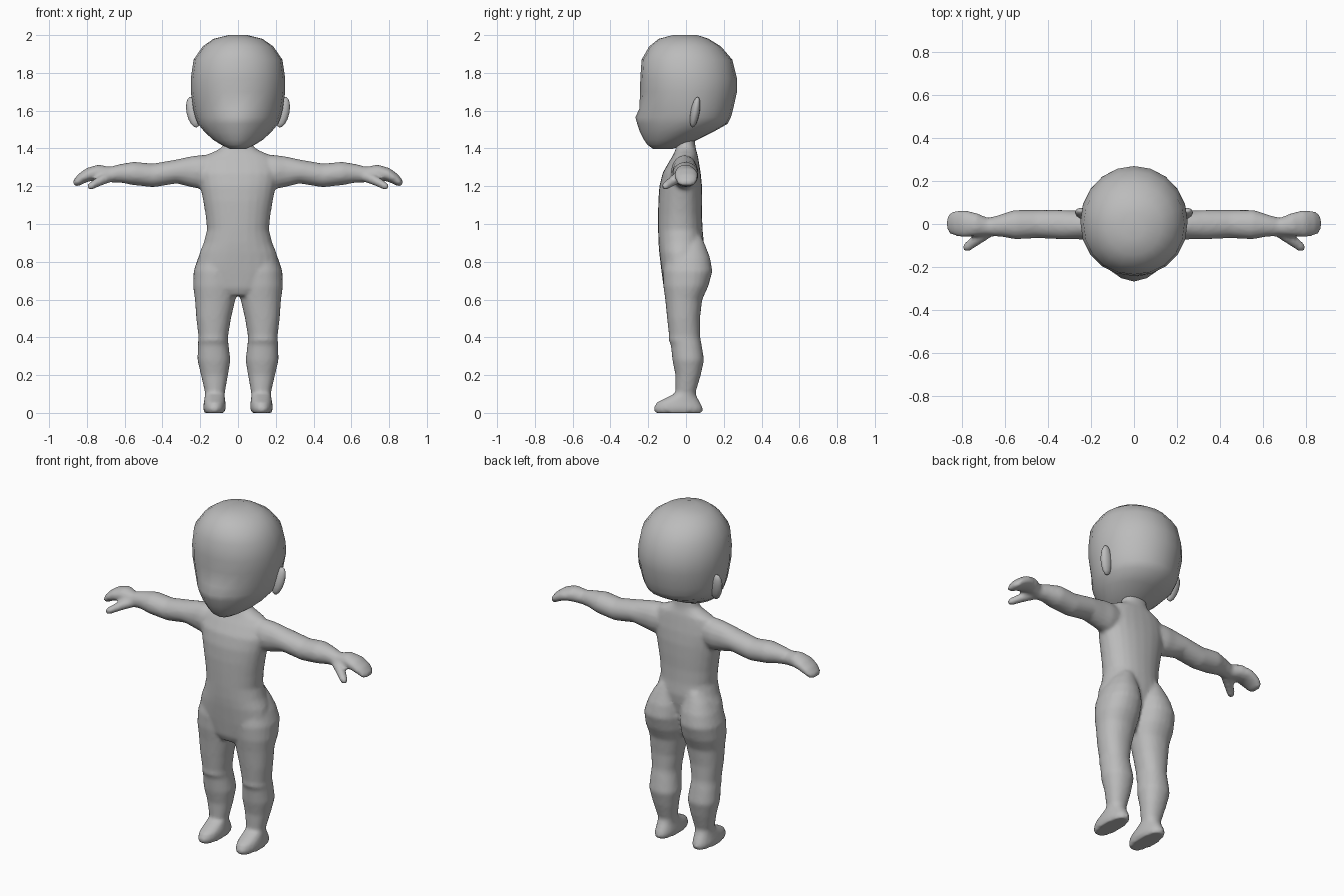
import bpy, bmesh, math
from mathutils import Vector, Matrix

grey = bpy.data.materials.new("plain grey")
grey.diffuse_color = (0.5, 0.5, 0.5, 1)


def spow(v, n):
    return math.copysign(abs(v) ** (2 / n), v)


def skin(bm, rings):
    """Join a stack of equal-sized point rings into a capped tube."""
    rows = [[bm.verts.new(p) for p in r] for r in rings]
    n = len(rows[0])
    faces = [bm.faces.new((a[i], a[(i + 1) % n], b[(i + 1) % n], b[i]))
             for a, b in zip(rows, rows[1:]) for i in range(n)]
    faces += [bm.faces.new(rows[0][::-1]), bm.faces.new(rows[-1])]
    bmesh.ops.recalc_face_normals(bm, faces=faces)


def flat_ring(z, x0, x1, yf, yb, yc=None, nf=2.2, nb=2.2, seg=24):
    """Horizontal ring between x0..x1 and yf..yb, widest at yc."""
    yc = (yf + yb) / 2 if yc is None else yc
    pts = []
    for i in range(seg):
        a = 2 * math.pi * i / seg
        c, s = math.cos(a), math.sin(a)
        n = nf if s < 0 else nb
        pts.append(Vector(((x0 + x1) / 2 + (x1 - x0) / 2 * spow(c, n),
                           yc + (yb - yc if s > 0 else yc - yf) * spow(s, n), z)))
    return pts


def tube(bm, path, side, seg=16):
    """Tube along path of (x, y, z, half width, half height)."""
    cs = [Vector(p[:3]) for p in path]
    rings = []
    for i, p in enumerate(path):
        t = (cs[min(i + 1, len(cs) - 1)] - cs[max(i - 1, 0)]).normalized()
        up = t.cross(Vector((0, 1, 0))).normalized()
        wide = up.cross(t)
        ring = []
        for k in range(seg):
            a = 2 * math.pi * k / seg
            q = cs[i] + wide * p[3] * math.cos(a) + up * p[4] * math.sin(a)
            ring.append(Vector((q.x * side, q.y, q.z)))
        rings.append(ring)
    skin(bm, rings)


def finish(bm, name):
    me = bpy.data.meshes.new(name)
    bm.to_mesh(me)
    bm.free()
    me.materials.append(grey)
    for f in me.polygons:
        f.use_smooth = True
    ob = bpy.data.objects.new(name, me)
    bpy.context.collection.objects.link(ob)
    return ob


# Head: z, half width, front y, back y, widest y, front roundness
HEAD = [(1.398, .045, -.175, -.07, -.13, 1.9), (1.42, .09, -.205, .0, -.10, 1.8),
        (1.445, .13, -.222, .06, -.07, 1.75), (1.485, .175, -.243, .14, -.03, 1.75),
        (1.53, .212, -.258, .22, 0, 1.75), (1.565, .226, -.268, .238, .01, 1.75),
        (1.61, .237, -.247, .25, .01, 1.9), (1.70, .25, -.243, .27, .015, 2.1),
        (1.77, .25, -.242, .27, .01, 2.1), (1.87, .235, -.235, .245, 0, 2.1),
        (1.94, .187, -.195, .185, 0, 2), (1.98, .13, -.145, .12, 0, 2),
        (2.0, .05, -.07, .06, 0, 2)]
bm = bmesh.new()
skin(bm, [flat_ring(z, -w, w, f, b, c, n, 2, 20) for z, w, f, b, c, n in HEAD])
finish(bm, "head")

# Ears: thin tilted discs
for side, name in ((1, "left_ear"), (-1, "right_ear")):
    bm = bmesh.new()
    m = (Matrix.Translation((.236 * side, .048, 1.592))
         @ Matrix.Rotation(side * math.radians(12), 4, 'Y')
         @ Matrix.Rotation(math.radians(-10), 4, 'X')
         @ Matrix.Diagonal((.036, .024, .084, 1)))
    bmesh.ops.create_uvsphere(bm, u_segments=12, v_segments=8, radius=1, matrix=m)
    finish(bm, name)

# Torso: z, half width, front y, back y
TORSO = [(.62, .10, -.10, .02), (.66, .17, -.118, .04), (.75, .222, -.130, .07),
         (.85, .203, -.142, .09), (.90, .182, -.146, .095), (.97, .164, -.148, .088),
         (1.05, .172, -.148, .085), (1.12, .184, -.147, .086), (1.2, .2, -.141, .085),
         (1.27, .215, -.124, .078), (1.33, .2, -.09, .068), (1.365, .17, -.068, .062),
         (1.388, .115, -.058, .055), (1.41, .08, -.052, .05), (1.47, .07, -.05, .045)]
# Leg and foot: z, inner x, outer x, front y, back y
LEG = [(0, .072, .178, -.165, .088), (.025, .064, .185, -.172, .09),
       (.055, .066, .181, -.155, .075), (.08, .07, .177, -.105, .06),
       (.105, .07, .174, -.055, .05), (.2, .053, .196, -.056, .078),
       (.28, .04, .215, -.072, .096), (.36, .05, .212, -.08, .083),
       (.385, .052, .211, -.092, .078), (.41, .052, .21, -.09, .074),
       (.5, .037, .221, -.10, .074), (.6, .014, .228, -.11, .086),
       (.67, .002, .238, -.12, .118), (.75, 0, .235, -.122, .14),
       (.82, .008, .212, -.11, .128), (.88, .025, .18, -.08, .105),
       (.93, .04, .14, -.04, .085)]
# Arm, mitten hand and thumb: x, y, z, half width, half height
ARM = [(.10, -.01, 1.28, .06, .085), (.2, -.008, 1.275, .072, .09),
       (.25, -.005, 1.277, .067, .082), (.33, -.003, 1.277, .069, .063),
       (.45, 0, 1.257, .066, .063), (.555, -.003, 1.268, .069, .062),
       (.62, -.008, 1.268, .052, .05), (.68, -.014, 1.262, .042, .041),
       (.74, -.003, 1.272, .055, .043), (.79, .001, 1.262, .064, .036),
       (.83, .003, 1.24, .06, .029), (.855, .003, 1.218, .05, .022),
       (.865, .003, 1.206, .03, .012)]
THUMB = [(.66, -.02, 1.255, .03, .028), (.71, -.055, 1.238, .03, .028),
         (.75, -.086, 1.217, .025, .023), (.78, -.11, 1.2, .022, .02),
         (.792, -.12, 1.192, .011, .01)]
bm = bmesh.new()
skin(bm, [flat_ring(z, -w, w, f, b) for z, w, f, b in TORSO])
for side in (1, -1):
    skin(bm, [flat_ring(z, min(side * i, side * o), max(side * i, side * o), f, b)
              for z, i, o, f, b in LEG])
    tube(bm, ARM, side)
    tube(bm, THUMB, side)
body = finish(bm, "body")

# Fuse the limbs and trunk into one soft skin
fuse = body.modifiers.new("fuse", 'REMESH')
fuse.mode = 'VOXEL'
fuse.voxel_size = .011
fuse.use_smooth_shade = True
soft = body.modifiers.new("soften", 'SMOOTH')
soft.factor = .5
soft.iterations = 4
